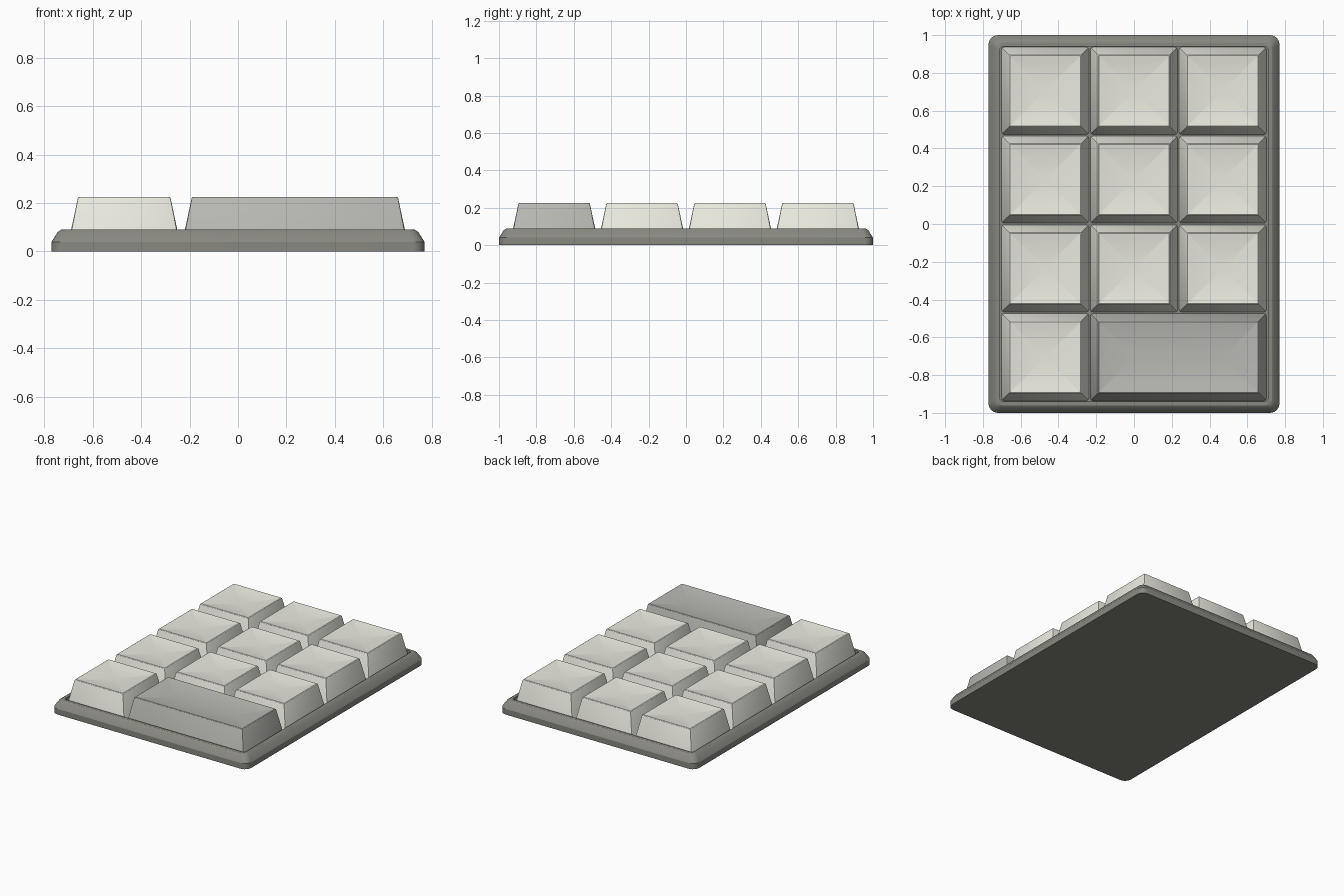
import bpy, bmesh, math

if "Cube" in bpy.data.objects:
    bpy.data.objects.remove(bpy.data.objects["Cube"])


def material(name, rgb):
    m = bpy.data.materials.new(name)
    m.diffuse_color = (*rgb, 1)
    m.use_nodes = True
    m.node_tree.nodes["Principled BSDF"].inputs["Base Color"].default_value = m.diffuse_color
    return m


def rounded_rect(hx, hy, r, segs):
    """Corner-rounded rectangle, counter-clockwise."""
    pts = []
    for k, (sx, sy) in enumerate([(1, 1), (-1, 1), (-1, -1), (1, -1)]):
        for i in range(segs + 1):
            a = math.pi / 2 * (k + i / segs)
            pts.append((sx * (hx - r) + r * math.cos(a), sy * (hy - r) + r * math.sin(a)))
    return pts


def stacked_tray(name, centre, hx, hy, radius, segs, profile, mat):
    """Closed solid made of rounded rectangles following (inset, z) steps."""
    bm = bmesh.new()
    rings = []
    for inset, z in profile:
        r = max(radius - inset * 0.5, radius * 0.3)
        r = min(r, hx - inset, hy - inset)
        rings.append([bm.verts.new((x, y, z))
                      for x, y in rounded_rect(hx - inset, hy - inset, r, segs)])
    for a, b in zip(rings, rings[1:]):
        n = len(a)
        for i in range(n):
            j = (i + 1) % n
            bm.faces.new((a[i], a[j], b[j], b[i]))
    bm.faces.new(rings[0][::-1])
    bm.faces.new(rings[-1])
    me = bpy.data.meshes.new(name)
    bm.to_mesh(me)
    bm.free()
    me.shade_smooth()
    me.set_sharp_from_angle(angle=math.radians(30))
    me.materials.append(mat)
    ob = bpy.data.objects.new(name, me)
    ob.location = (*centre, 0)
    bpy.context.collection.objects.link(ob)
    return ob


ivory = material("ivory", (0.82, 0.82, 0.74))
grey = material("mid_grey", (0.48, 0.48, 0.45))
dark = material("dark_grey", (0.25, 0.25, 0.22))

# Base plate: chamfered rim with a sunken floor
stacked_tray("base_plate", (0, 0), 0.77, 1.0, 0.05, 6,
             [(0, 0), (0, 0.04), (0.025, 0.08), (0.04, 0.09), (0.06, 0.09), (0.06, 0.035)], dark)

# Keycap profile: sloped sides, softened rim, dished top
PITCH, HALF, DISH = 0.47, 0.232, 0.016
key_profile = [(0, 0.03), (0.040, 0.218), (0.042, 0.223), (0.046, 0.226), (0.052, 0.225)]
for i in range(1, 8):
    t = i / 7
    key_profile.append((0.052 + 0.165 * t, 0.225 - DISH * (1 - (1 - t) ** 2)))

# Keys: three full rows, then one single and one double-width key in front
for row in range(4):
    y = (1.5 - row) * PITCH
    for col in range(3 if row < 3 else 1):
        stacked_tray(f"key_{row + 1}_{col + 1}", ((col - 1) * PITCH, y),
                     HALF, HALF, 0.014, 2, key_profile, ivory)
stacked_tray("wide_key", (PITCH / 2, -1.5 * PITCH),
             HALF + PITCH / 2, HALF, 0.014, 2, key_profile, grey)
